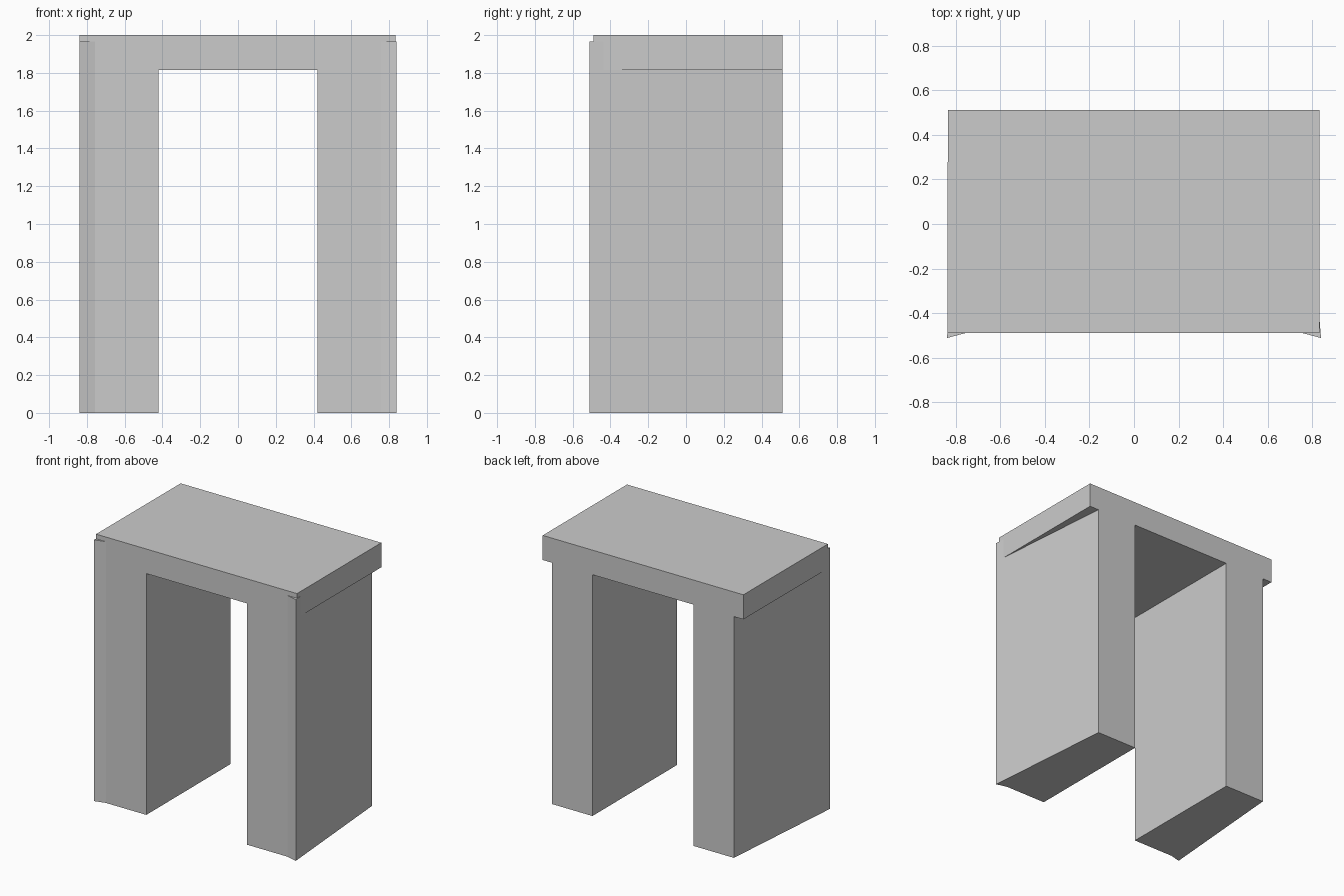
import bpy
import bmesh

if "Cube" in bpy.data.objects:
    bpy.data.objects.remove(bpy.data.objects["Cube"])


def prism(name, outline, z0, z1):
    """Extrude a plan-view outline from z0 up to z1."""
    bm = bmesh.new()
    face = bm.faces.new([bm.verts.new((x, y, z0)) for x, y in outline])
    top = bmesh.ops.extrude_face_region(bm, geom=[face])["geom"]
    verts = [v for v in top if isinstance(v, bmesh.types.BMVert)]
    bmesh.ops.translate(bm, verts=verts, vec=(0, 0, z1 - z0))
    bmesh.ops.recalc_face_normals(bm, faces=bm.faces)
    mesh = bpy.data.meshes.new(name)
    bm.to_mesh(mesh)
    bm.free()
    obj = bpy.data.objects.new(name, mesh)
    bpy.context.collection.objects.link(obj)
    return obj


# Flat top slab
prism("top_slab",
      [(-0.838, -0.49), (0.834, -0.49), (0.834, 0.512), (-0.836, 0.512)],
      1.815, 2.0)

# Tapered side walls with a small flared front corner, let into the slab
walls = prism("side_walls",
              [(0.42, -0.49), (0.757, -0.49), (0.84, -0.512),
               (0.757, 0.512), (0.42, 0.512)],
              0.0, 1.965)
mirror = walls.modifiers.new("mirror", "MIRROR")
mirror.use_axis = (True, False, False)
